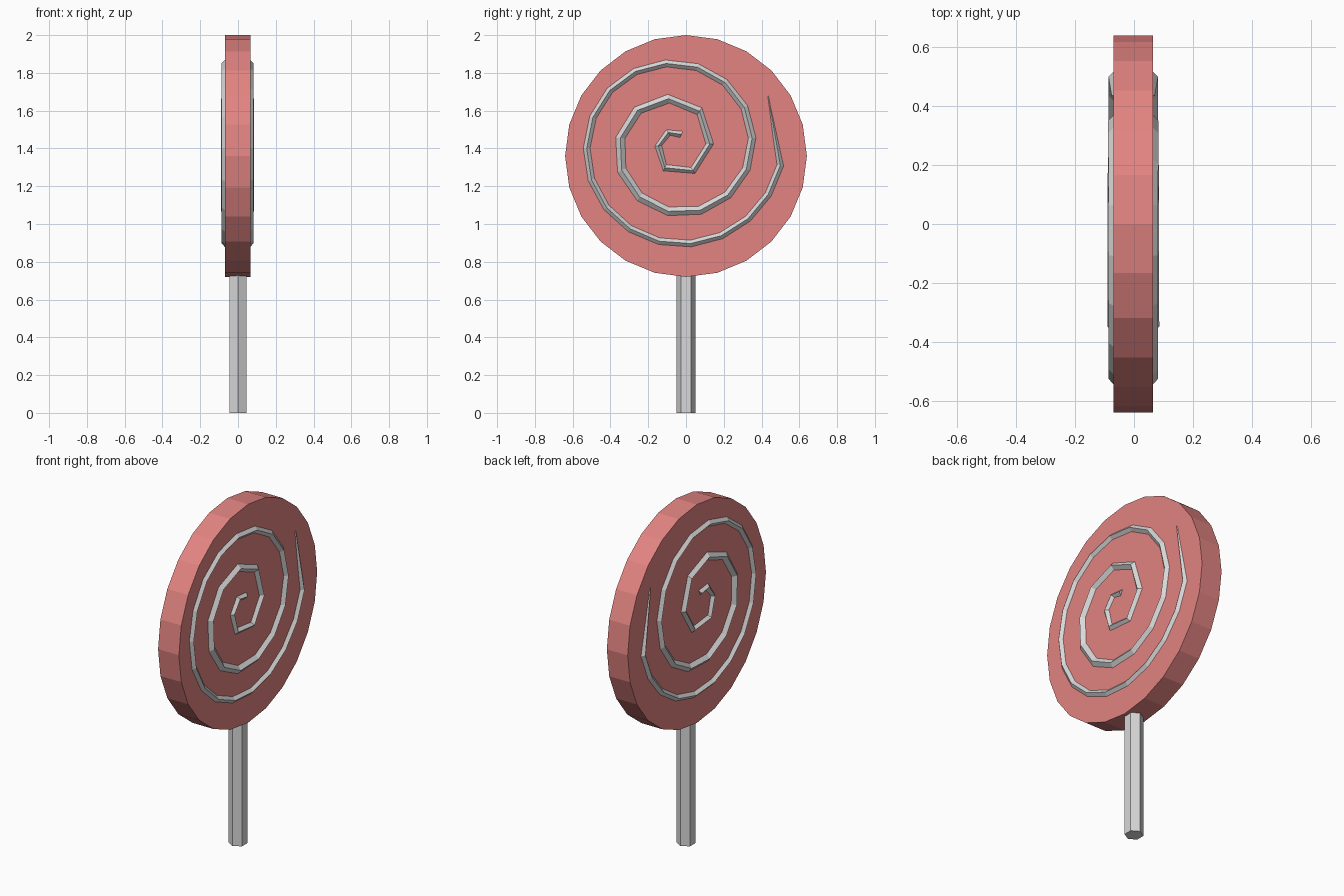
import bpy, bmesh, math

cube = bpy.data.objects.get("Cube")
if cube:
    bpy.data.objects.remove(cube, do_unlink=True)


def material(name, rgb):
    mat = bpy.data.materials.new(name)
    mat.use_nodes = True
    color = (*rgb, 1)
    mat.diffuse_color = color
    mat.node_tree.nodes["Principled BSDF"].inputs["Base Color"].default_value = color
    return mat


def loft(name, rings, mat):
    """Skin a list of equal closed rings and cap both ends."""
    bm = bmesh.new()
    loops = [[bm.verts.new(p) for p in ring] for ring in rings]
    count = len(loops[0])
    for a, b in zip(loops, loops[1:]):
        for i in range(count):
            j = (i + 1) % count
            bm.faces.new((a[i], a[j], b[j], b[i]))
    bm.faces.new(loops[0])
    bm.faces.new(loops[-1])
    bmesh.ops.recalc_face_normals(bm, faces=bm.faces)
    mesh = bpy.data.meshes.new(name)
    bm.to_mesh(mesh)
    bm.free()
    mesh.materials.append(mat)
    obj = bpy.data.objects.new(name, mesh)
    bpy.context.collection.objects.link(obj)
    return obj


def polygon(radius, sides):
    angles = [math.tau * i / sides for i in range(sides)]
    return [(radius * math.cos(a), radius * math.sin(a)) for a in angles]


red = material("candy red", (0.76, 0.23, 0.22))
grey = material("pale grey", (0.69, 0.69, 0.69))

# Candy disc, lying in the YZ plane
RADIUS, HALF, MID = 0.64, 0.0675, -0.0025
loft("candy_disc",
     [[(x, y, z + 2 - RADIUS) for y, z in polygon(RADIUS, 24)]
      for x in (MID - HALF, MID + HALF)], red)

# Hexagonal stick
loft("stick", [[(x, y, z) for y, x in polygon(0.051, 6)] for z in (0, 0.8)], grey)

# Spiral radius at each quarter turn, from the centre outwards
QUARTERS = [0.04, 0.068, 0.095, 0.155, 0.175, 0.24, 0.305,
            0.36, 0.40, 0.43, 0.475, 0.525, 0.565, 0.513]
START, END = 0.72, 12.31


def spiral_radius(q):
    i = int(q)
    return QUARTERS[i] + (QUARTERS[i + 1] - QUARTERS[i]) * (q - i)


def ridge_width(q):
    if q > END - 0.25:
        return 0.003
    return 0.021 + 0.007 * math.exp(-((q - 6) / 2) ** 2)


# Steps of nearly constant length, coarser near the middle
steps = [START]
while steps[-1] < END - 0.3:
    steps.append(steps[-1] + min(0.66, 0.106 / spiral_radius(steps[-1])))
steps[-1] = END

# Raised spiral ridge with a triangular section on both faces
for side, label in ((1, "left"), (-1, "right")):
    rings = []
    for q in steps:
        a, r, w = q * math.pi / 2, spiral_radius(q), ridge_width(q)
        section = [(r - w, -0.003), (r, 0.004 + 0.6 * w), (r + w, -0.003)]
        rings.append([(MID + side * (HALF + h),
                       s * math.cos(a) - 0.05,
                       s * math.sin(a) + 1.42) for s, h in section])
    loft(label + "_spiral", rings, grey)
